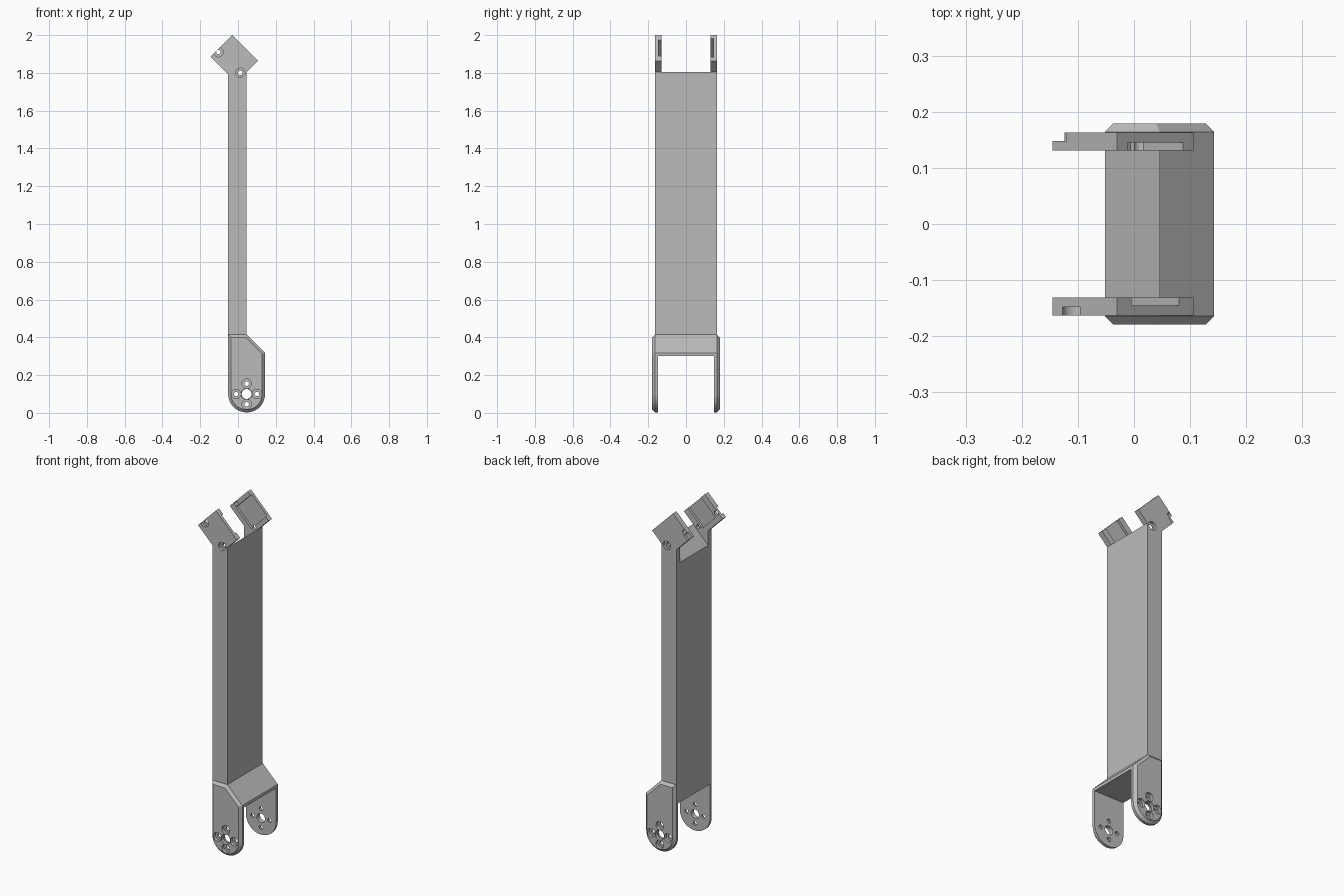
import bpy, bmesh, math

if "Cube" in bpy.data.objects:
    bpy.data.objects.remove(bpy.data.objects["Cube"])

grey = bpy.data.materials.new("grey")
grey.diffuse_color = (0.5, 0.5, 0.5, 1)
grey.use_nodes = True
grey.node_tree.nodes["Principled BSDF"].inputs["Base Color"].default_value = grey.diffuse_color


def prism(name, loops, y0, y1, chamfer=0.0):
    """Extrude closed (x, z) outlines from y0 to y1; chamfer the y1 end."""
    bm = bmesh.new()
    for pts in loops:
        base = bm.faces.new([bm.verts.new((x, y0, z)) for x, z in pts])
        res = bmesh.ops.extrude_face_region(bm, geom=[base], use_keep_orig=True)
        cap = [f for f in res["geom"] if isinstance(f, bmesh.types.BMFace)]
        verts = [v for v in res["geom"] if isinstance(v, bmesh.types.BMVert)]
        bmesh.ops.translate(bm, verts=verts, vec=(0, y1 - y0, 0))
        if chamfer:
            bmesh.ops.inset_region(bm, faces=cap, thickness=chamfer, use_even_offset=True)
            for v in cap[0].verts:
                v.co.y += math.copysign(chamfer, y1)
    bmesh.ops.recalc_face_normals(bm, faces=bm.faces)
    mesh = bpy.data.meshes.new(name)
    bm.to_mesh(mesh)
    bm.free()
    mesh.materials.append(grey)
    ob = bpy.data.objects.new(name, mesh)
    bpy.context.collection.objects.link(ob)
    return ob


def circle(c, r, n=32):
    return [(c[0] + r * math.cos(2 * math.pi * i / n),
             c[1] + r * math.sin(2 * math.pi * i / n)) for i in range(n)]


def activate(ob):
    bpy.ops.object.select_all(action='DESELECT')
    ob.select_set(True)
    bpy.context.view_layer.objects.active = ob


def cut(ob, loops, y0, y1):
    """Subtract prisms from a part."""
    cutter = prism("cutter", loops, y0, y1)
    cutter.hide_render = True
    mod = ob.modifiers.new("cut", 'BOOLEAN')
    mod.operation, mod.solver, mod.object = 'DIFFERENCE', 'EXACT', cutter
    activate(ob)
    bpy.ops.object.modifier_apply(modifier=mod.name)
    bpy.data.objects.remove(cutter)


def tilted(u, v):
    """Point in the 45 degree frame of the upper bracket."""
    k = math.sqrt(0.5)
    return (-0.145 + k * (u + v), 1.885 + k * (v - u))


def tilted_box(u0, u1, v0, v1):
    return [tilted(u0, v0), tilted(u1, v0), tilted(u1, v1), tilted(u0, v1)]


# Long beam with sloped top and widened foot
L, R, W = -0.052, 0.046, 0.163
prism("beam", [[(L, 0.30), (0.143, 0.30), (0.143, 0.318), (R, 0.415),
                (R, 1.804), (L, 1.706)]], -W, W)

# Lower cheek outline: half-round bottom, cut corner at the top
cx, cz, rad = 0.0455, 0.1, 0.0975
arc = [(cx + rad * math.cos(a), cz + rad * math.sin(a))
       for a in (math.pi + math.pi * i / 32 for i in range(33))]
cheek_outline = arc + [(0.143, 0.318), (R, 0.415), (L, 0.415)]
bolts = [(cx + 0.055 * dx, cz + 0.055 * dz)
         for dx, dz in ((1, 0), (-1, 0), (0, 1), (0, -1))]

# Upper bracket outline: 45 degree plate merging into the beam side
bracket_outline = [(-0.145, 1.885), (-0.03, 2.0), (0.106, 1.864), (R, 1.804),
                   (L, 1.706), (L, 1.792)]
screws = [tilted(0.012, 0.047), tilted(0.171, 0.051)]

for s, side in ((-1, "front"), (1, "back")):
    # Pivot cheek with shaft hole and four counterbored bolt holes
    cheek = prism(side + "_cheek", [cheek_outline], s * 0.148, s * 0.164, 0.015)
    cut(cheek, [circle((cx, cz), 0.026)] + [circle(b, 0.012) for b in bolts],
        s * 0.12, s * 0.2)
    cut(cheek, [circle((cx, cz), 0.029)] + [circle(b, 0.025) for b in bolts],
        s * 0.16, s * 0.2)

    # Bracket plate with inner pocket open at its upper edge
    bracket = prism(side + "_bracket", [bracket_outline], s * 0.131, s * W)
    u0, u1 = (0.036, 0.156) if s < 0 else (0.026, 0.166)
    cut(bracket, [tilted_box(u0, u1, 0.03, 0.2)], s * 0.11, s * 0.145)
    cut(bracket, [circle(p, 0.012) for p in screws], s * 0.1, s * 0.2)
    if s < 0:
        cut(bracket, [circle(p, 0.025) for p in screws], s * 0.148, s * 0.2)
    else:
        cut(bracket, [circle(screws[1], 0.025), tilted_box(-0.02, 0.03, -0.02, 0.035)],
            s * 0.148, s * 0.2)

# Smooth the round parts, keep the edges sharp
for ob in list(bpy.context.collection.objects):
    activate(ob)
    bpy.ops.object.shade_smooth_by_angle(angle=math.radians(30))
